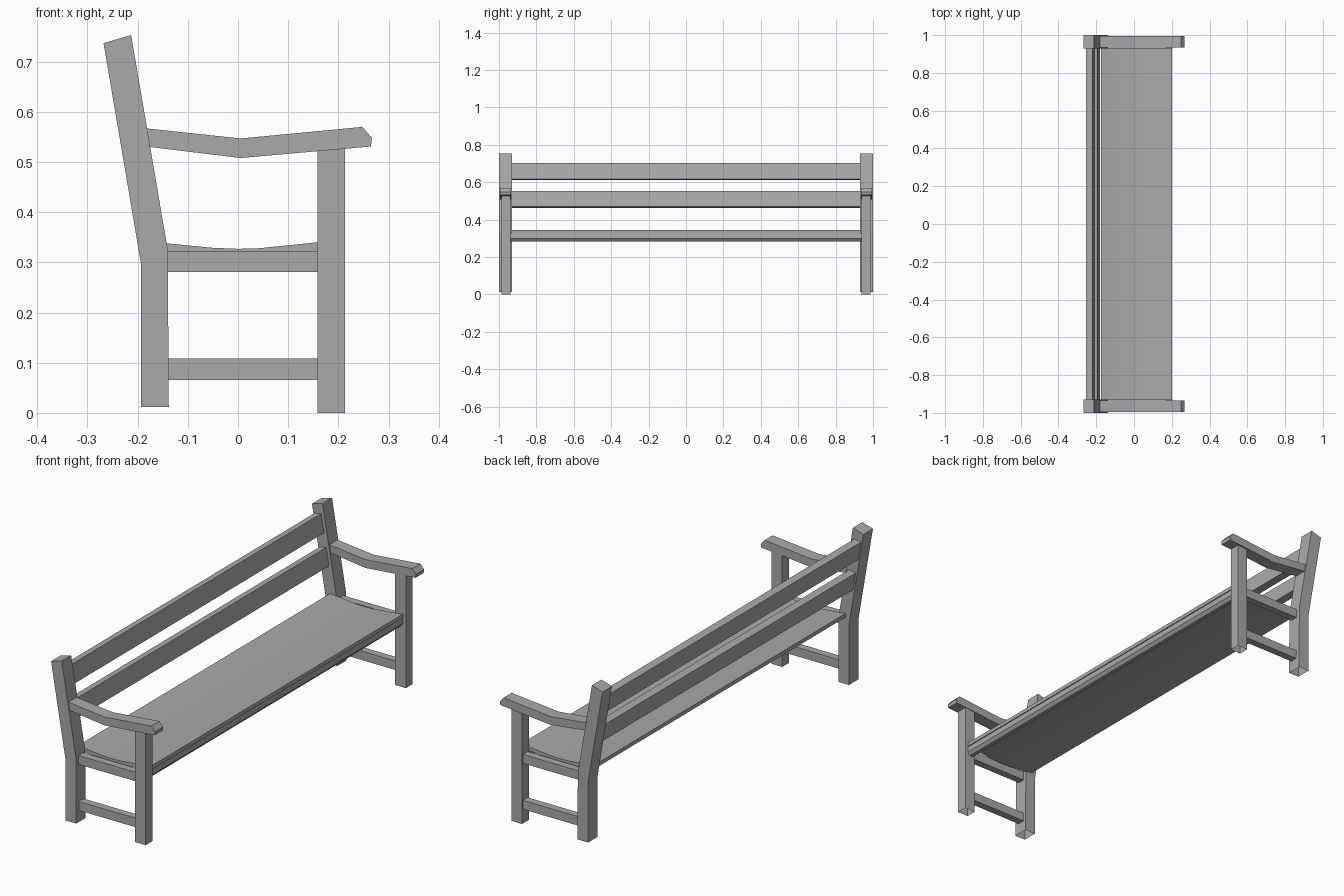
import bpy, bmesh

cube = bpy.data.objects.get("Cube")
if cube:
    bpy.data.objects.remove(cube, do_unlink=True)

grey = bpy.data.materials.new("weathered_grey")
grey.use_nodes = True
colour = (0.4, 0.4, 0.4, 1)
grey.diffuse_color = colour
grey.node_tree.nodes["Principled BSDF"].inputs["Base Color"].default_value = colour


def extrude(name, profile, y0, y1, open_foot=False):
    """Extrude an (x, z) outline along y."""
    bm = bmesh.new()
    face = bm.faces.new([bm.verts.new((x, y0, z)) for x, z in profile])
    out = bmesh.ops.extrude_face_region(bm, geom=[face])
    moved = [v for v in out["geom"] if isinstance(v, bmesh.types.BMVert)]
    bmesh.ops.translate(bm, verts=moved, vec=(0, y1 - y0, 0))
    bmesh.ops.recalc_face_normals(bm, faces=bm.faces)
    if open_foot:
        feet = [f for f in bm.faces if max(v.co.z for v in f.verts) < 0.02]
        bmesh.ops.delete(bm, geom=feet, context='FACES')
    mesh = bpy.data.meshes.new(name)
    bm.to_mesh(mesh)
    bm.free()
    mesh.materials.append(grey)
    obj = bpy.data.objects.new(name, mesh)
    bpy.context.collection.objects.link(obj)
    return obj


def box(x0, x1, z0, z1):
    return [(x0, z0), (x1, z0), (x1, z1), (x0, z1)]


# End frames
post = [(-0.193, 0.012), (-0.138, 0.012), (-0.14, 0.325),
        (-0.213, 0.753), (-0.268, 0.737), (-0.193, 0.295)]
arm = [(-0.175, 0.53), (0.005, 0.508), (0.265, 0.531), (0.267, 0.548),
       (0.248, 0.57), (0.005, 0.547), (-0.182, 0.567)]
for side, s in (("left", 1), ("right", -1)):
    extrude(side + "_back_post", post, s * 0.93, s, True)
    extrude(side + "_front_leg", box(0.158, 0.213, 0, 0.526),
            s * 0.937, s * 0.987, True)
    extrude(side + "_armrest", arm, s * 0.935, s * 0.995)
    extrude(side + "_seat_rail", box(-0.14, 0.16, 0.281, 0.323), s * 0.945, s * 0.98)
    extrude(side + "_stretcher", box(-0.14, 0.16, 0.066, 0.108), s * 0.945, s * 0.98)

# Dished seat board
top = [(-0.175, 0.342), (-0.142, 0.338), (-0.05, 0.329), (0, 0.327),
       (0.04, 0.328), (0.158, 0.34), (0.2, 0.344)]
under = [(x, z - 0.018) for x, z in reversed(top)]
extrude("seat", top + under, -0.933, 0.933)

# Front apron with a chamfered lower edge
apron = [(0.168, 0.283), (0.186, 0.283), (0.198, 0.298), (0.196, 0.326), (0.168, 0.323)]
extrude("front_apron", apron, -0.94, 0.94)

# Leaning back slats
lean = -0.17
for name, z0, z1, x in (("upper_slat", 0.617, 0.703, -0.206),
                        ("lower_slat", 0.469, 0.552, -0.18)):
    x1 = x + lean * (z1 - z0)
    t, d = 0.034, 0.006
    extrude(name, [(x, z0), (x1, z1), (x1 - t, z1 - d), (x - t, z0 - d)], -0.94, 0.94)
